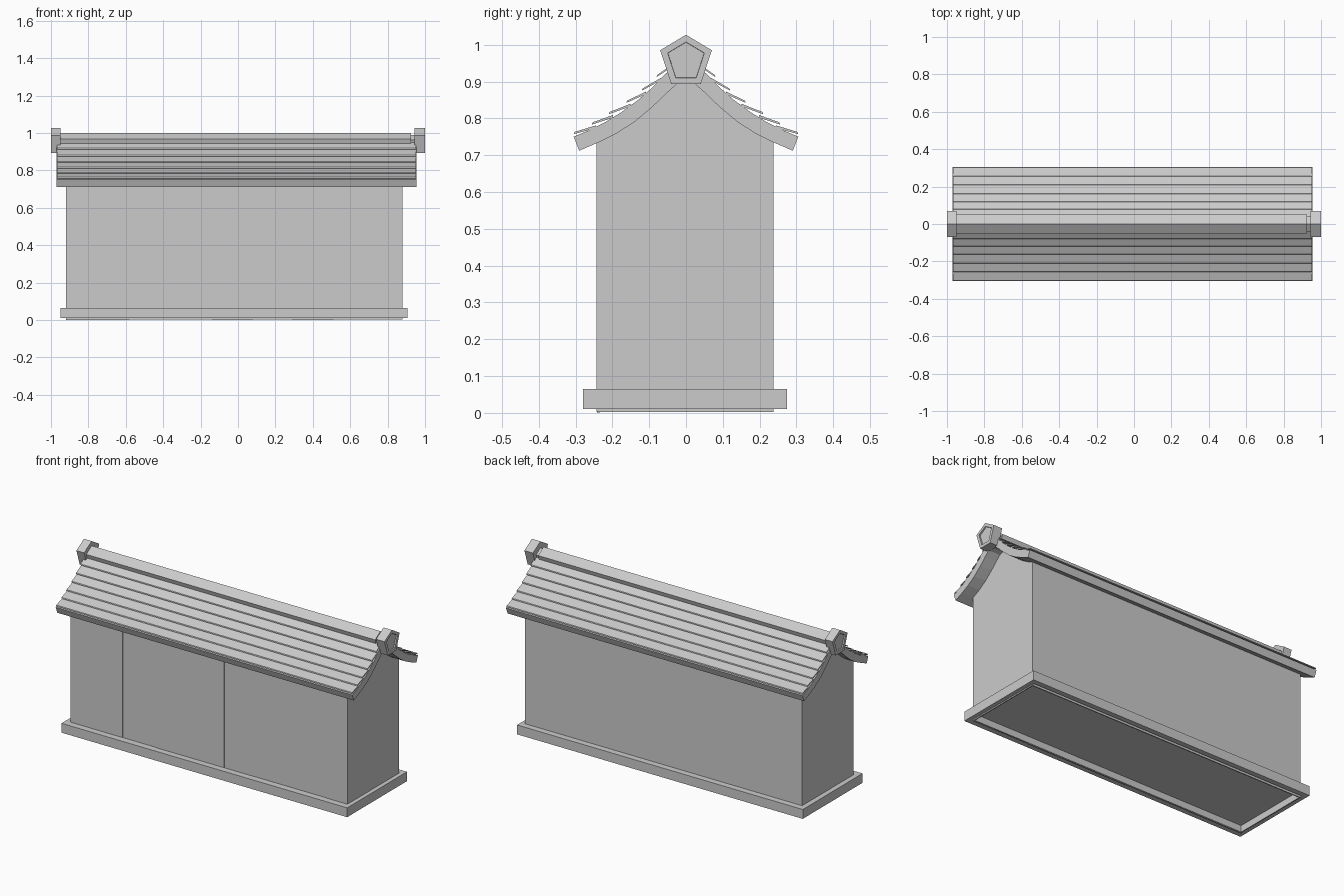
import bpy, bmesh, random
from mathutils import Vector

if "Cube" in bpy.data.objects:
    bpy.data.objects.remove(bpy.data.objects["Cube"])

random.seed(4)


def prism(name, profile, x0, x1):
    """Extrude a closed (y, z) profile along x."""
    bm = bmesh.new()
    face = bm.faces.new([bm.verts.new((x0, y, z)) for y, z in profile])
    ext = bmesh.ops.extrude_face_region(bm, geom=[face])
    verts = [v for v in ext["geom"] if isinstance(v, bmesh.types.BMVert)]
    bmesh.ops.translate(bm, verts=verts, vec=(x1 - x0, 0, 0))
    bmesh.ops.recalc_face_normals(bm, faces=bm.faces)
    return finish(bm, name)


def finish(bm, name):
    mesh = bpy.data.meshes.new(name)
    bm.to_mesh(mesh)
    bm.free()
    obj = bpy.data.objects.new(name, mesh)
    bpy.context.collection.objects.link(obj)
    return obj


def recess(obj, normal, rim, depth):
    """Inset the outermost face pointing along normal and push it inwards."""
    bm = bmesh.new()
    bm.from_mesh(obj.data)
    bm.normal_update()
    n = Vector(normal)
    face = max(bm.faces, key=lambda f: f.normal.dot(n))
    for thickness, push in ((rim, 0), (0.0005, depth)):
        bmesh.ops.inset_region(bm, faces=[face], thickness=thickness, use_even_offset=True)
        bmesh.ops.translate(bm, verts=face.verts, vec=-n * push)
    bm.to_mesh(obj.data)
    bm.free()


def rect(y0, y1, z0, z1):
    return [(y0, z0), (y1, z0), (y1, z1), (y0, z1)]


def mirrored(points, sign):
    return [(y * sign, z) for y, z in points]


# Curved underside and top of one roof slope, from eave to ridge
under = [(0.29, 0.712), (0.237, 0.735), (0.19, 0.758), (0.14, 0.79),
         (0.09, 0.832), (0.055, 0.866), (0.025, 0.893), (0.0, 0.90)]
upper = [(0.0, 0.95), (0.055, 0.922), (0.09, 0.885), (0.13, 0.85),
         (0.175, 0.817), (0.22, 0.789), (0.265, 0.767), (0.305, 0.75)]

# Wall body with curved gables, hollow at the bottom
gable = [(y, z + 0.004) for y, z in under[1:]]
outline = [(0.237, 0.003)] + gable + mirrored(gable[-2::-1], -1) + [(-0.237, 0.003)]
body = prism("wall_body", outline, -0.92, 0.88)
recess(body, (0, 0, -1), 0.006, 0.038)

# Front wall panels with slightly uneven depth
edges = [-0.92, -0.80, -0.58, -0.36, -0.14, 0.08, 0.29, 0.51, 0.74, 0.88]
for i, (a, b) in enumerate(zip(edges, edges[1:])):
    front = -0.240 - random.uniform(0, 0.003)
    prism(f"front_panel_{i + 1}", rect(front, -0.234, random.uniform(0, 0.004), 0.738), a, b)

# Plinth around the foot of the walls
plinth = prism("plinth", rect(-0.28, 0.274, 0.01, 0.065), -0.95, 0.905)
recess(plinth, (0, 0, -1), 0.03, 0.04)

# Roof slopes with overlapping board courses
courses = [(0.305, 0.757), (0.256, 0.783), (0.210, 0.811), (0.162, 0.842),
           (0.120, 0.875), (0.080, 0.912), (0.040, 0.955)]
for sign, side in ((-1, "front"), (1, "back")):
    prism(f"{side}_roof_slope", mirrored(under + upper, sign), -0.97, 0.955)
    for i, ((y0, z0), (y1, z1)) in enumerate(zip(courses, courses[1:])):
        board = [(y0, z0), (y0 - 0.002, z0 + 0.006), (y1 - 0.012, z1 - 0.002), (y1 - 0.010, z1 - 0.010)]
        prism(f"{side}_roof_board_{i + 1}", mirrored(board, sign), -0.968, 0.953)

# Ridge beam and the five-sided end caps
beam = [(0, 1.0), (0.05, 0.968), (0.03, 0.905), (-0.03, 0.905), (-0.05, 0.968)]
prism("ridge_beam", beam, -0.96, 0.925)
prism("ridge_beam_stub", [(y * 0.8, 0.945 + (z - 0.945) * 0.8) for y, z in beam], 0.92, 0.96)
cap = [(0, 1.027), (0.07, 0.985), (0.04, 0.893), (-0.04, 0.893), (-0.07, 0.985)]
for name, x0, x1, n in (("left_ridge_cap", -1.0, -0.95, -1), ("right_ridge_cap", 0.945, 1.0, 1)):
    recess(prism(name, cap, x0, x1), (n, 0, 0), 0.017, 0.008)
